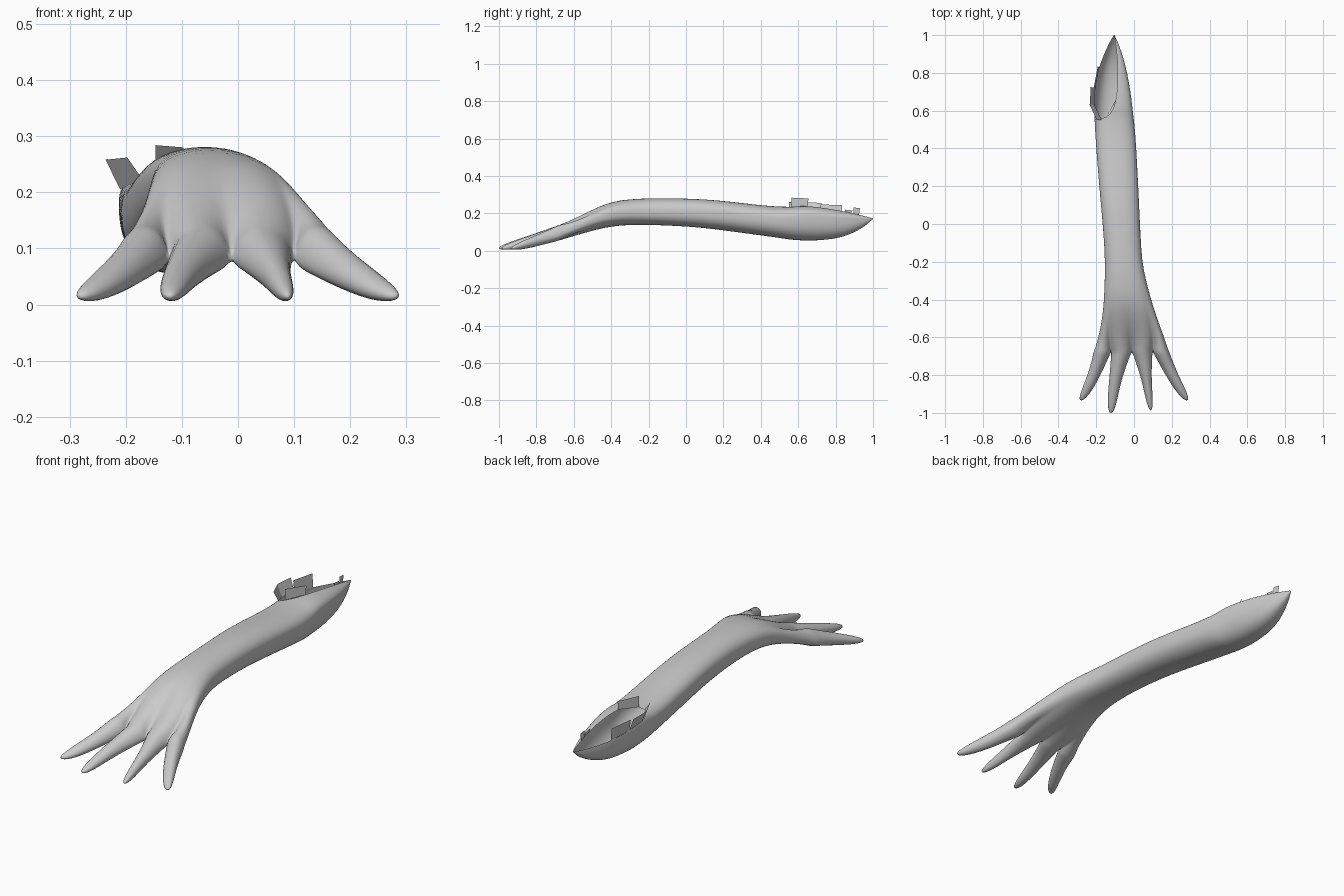
import bpy, bmesh
from math import cos, sin, pi, radians

if "Cube" in bpy.data.objects:
    bpy.data.objects.remove(bpy.data.objects["Cube"])

N = 48            # points around the limb
SEAM = 127.5      # angle at which the upper end is torn open
PINCH = .3        # height fraction of the webs between the fingers

# y, left x, right x, bottom z, top z, height fraction of widest point, left rim angle, right rim angle
SECTIONS = [
    (-0.68, -0.217, 0.19, 0.054, 0.14, .5), (-0.66, -0.208, 0.180, 0.06, 0.148, .5),
    (-0.63, -0.198, 0.17, 0.068, 0.16, .5), (-0.58, -0.185, 0.153, 0.083, 0.183, .48),
    (-0.52, -0.172, 0.13, 0.10, 0.213, .47), (-0.45, -0.163, 0.106, 0.12, 0.245, .47),
    (-0.38, -0.158, 0.085, 0.133, 0.266, .47), (-0.3, -0.155, 0.064, 0.139, 0.276, .48),
    (-0.2, -0.153, 0.042, 0.139, 0.281, .5), (-0.05, -0.161, 0.034, 0.134, 0.281, .52),
    (0.1, -0.175, 0.027, 0.123, 0.276, .55), (0.25, -0.188, 0.02, 0.103, 0.262, .58),
    (0.4, -0.2, 0.012, 0.083, 0.243, .6), (0.5, -0.206, 0.005, 0.069, 0.236, .6),
    (0.55, -0.209, 0.0, 0.061, 0.236, .62), (0.58, -0.211, -0.004, 0.058, 0.238, .66, 150, 97),
    (0.63, -0.214, -0.01, 0.055, 0.24, .7, 163, 85), (0.7, -0.21, -0.018, 0.055, 0.236, .7, 168, 77),
    (0.8, -0.195, -0.036, 0.064, 0.222, .7, 172, 70), (0.88, -0.167, -0.056, 0.088, 0.205, .7, 172, 68),
    (0.95, -0.136, -0.08, 0.126, 0.188, .7, 172, 68), (1.0, -0.107, -0.103, 0.17, 0.174, .7, 172, 68),
]
FRAC = [0, .235, .506, .778, 1]      # finger boundaries across the palm


def spow(v, e):
    return (abs(v) ** e) * (1 if v >= 0 else -1)


def ring(row):
    y, xl, xr, zb, zt, f = row[:6]
    left, right = row[6:] if len(row) > 6 else (SEAM, SEAM)
    w = min(1, max(0, (-0.3 - y) / 0.38)) ** 4      # how far the palm has split into fingers
    ze = zb + (zt - zb) * f
    pts = []
    for k in range(N + 1):
        a = radians(left + (right + 360 - left) * k / N)
        c, s = cos(a), spow(sin(a), .8)
        x = (xl + xr) / 2 + (xr - xl) / 2 * spow(c, .9)
        z = ze + s * ((zt - ze) if s > 0 else (ze - zb))
        if w > 0:
            a %= 2 * pi
            top = a <= pi
            u = 4 * ((1 - a / pi) if top else (a - pi) / pi)
            j = min(3, int(u + 1e-6))
            b0, b1 = (xl + (xr - xl) * q for q in FRAC[j:j + 2])
            p = pi * (1 - (u - j))
            lx = (b0 + b1) / 2 + (b1 - b0) / 2 * cos(p)
            lz = zb + (zt - zb) * (PINCH + sin(p) * ((1 - PINCH) if top else -PINCH))
            x, z = x + (lx - x) * w, z + (lz - z) * w
        pts.append((x, y, z))
    return pts


def loft(bm, rings):
    vs = [[bm.verts.new(p) for p in r] for r in rings]
    for r0, r1 in zip(vs, vs[1:]):
        for i in range(len(r0) - 1):
            bm.faces.new((r0[i], r0[i + 1], r1[i + 1], r1[i]))


def make(bm, name):
    me = bpy.data.meshes.new(name)
    bm.to_mesh(me)
    bm.free()
    ob = bpy.data.objects.new(name, me)
    bpy.context.collection.objects.link(ob)
    return ob


# limb and palm
bm = bmesh.new()
limb_rings = [ring(r) for r in SECTIONS]
loft(bm, limb_rings)

# fingers: tip x, tip y, x at 57% of length, half width there
y0, xl, xr, zb, zt, _ = SECTIONS[0]
FINGERS = [(-.281, -.937, -.224, .034), (-.122, -1.005, -.105, .031),
           (.089, -.99, .071, .025), (.281, -.937, .216, .034)]
for j, (tx, ty, mx, mw) in enumerate(FINGERS):
    b0, b1 = (xl + (xr - xl) * q for q in FRAC[j:j + 2])
    cx, hw, cz, hz = (b0 + b1) / 2, (b1 - b0) / 2, (zb + zt) / 2, (zt - zb) / 2
    rings = []
    for t in (0, .08, .2, .38, .57, .75, .88, .96, 1):
        # quadratic path through the mid point
        m = (mx - cx * .43 - tx * .57) / (.57 * .43)
        x = cx + (tx - cx) * t + m * t * (1 - t)
        y = y0 + (ty - y0) * t
        z = cz + (.014 - cz) * (1 - (1 - t) ** 1.15)
        if t <= .57:
            q = max(0, 1 - t / .57)
            rw, rh = mw + (hw - mw) * q ** 1.3, .029 + (hz - .029) * q
            g = .5 + (PINCH - .5) * q
        else:
            q = min(1, (t - .57) / .43)
            e = max(0, 1 - q ** 4) ** .5
            rw, rh, g = (mw - .009 * q) * e, (.029 - .013 * q) * e, .5
        pts = []
        for i in range(13):
            s = sin(i * pi / 6)
            pts.append((x + rw * cos(i * pi / 6), y,
                        z - rh + 2 * rh * (g + s * ((1 - g) if s > 0 else g))))
        rings.append(pts)
    loft(bm, rings)

bmesh.ops.remove_doubles(bm, verts=bm.verts, dist=0.0008)
bmesh.ops.recalc_face_normals(bm, faces=bm.faces)
limb = make(bm, "clawed_limb")
sub = limb.modifiers.new("smooth", 'SUBSURF')
sub.levels = sub.render_levels = 1
for p in limb.data.polygons:
    p.use_smooth = True

# torn flaps growing from the rim: side (0 left, -1 right), y start, y end, x shift, top z
FLAPS = [(0, .55, .63, -.026, .262), (0, .63, .72, -.024, .26), (0, .72, .83, -.008, .248),
         (-1, .565, .65, 0, .284), (-1, .85, .885, 0, .22), (-1, .895, .925, 0, .232)]


def rim(side, y):
    for r0, r1 in zip(limb_rings, limb_rings[1:]):
        if r0[0][1] <= y <= r1[0][1]:
            t = (y - r0[0][1]) / (r1[0][1] - r0[0][1])
            return [a + (b - a) * t for a, b in zip(r0[side], r1[side])]


bm = bmesh.new()
for side, ya, yb, dx, top in FLAPS:
    a, b = rim(side, ya), rim(side, yb)
    quad = [a, b, (b[0] + dx, yb + .005, top - .004), (a[0] + dx, ya, top)]
    bm.faces.new([bm.verts.new(p) for p in quad])
make(bm, "torn_rim_flaps")
